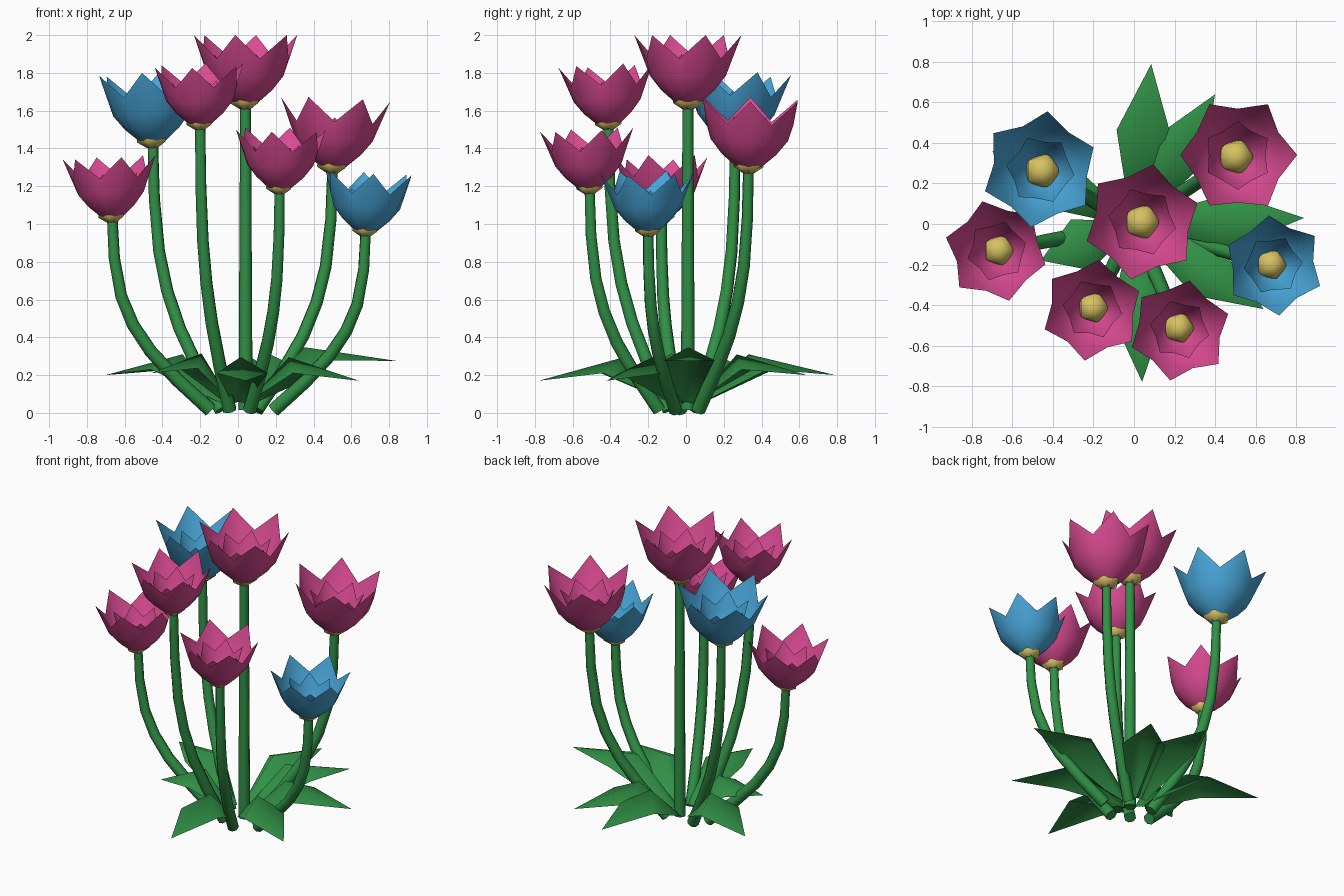
import bpy
import bmesh
from math import sin, cos, pi, radians, hypot
from mathutils import Matrix, Vector

if "Cube" in bpy.data.objects:
    bpy.data.objects.remove(bpy.data.objects["Cube"], do_unlink=True)


def make_material(name, rgb):
    mat = bpy.data.materials.new(name)
    mat.use_nodes = True
    mat.diffuse_color = (*rgb, 1)
    mat.node_tree.nodes["Principled BSDF"].inputs["Base Color"].default_value = (*rgb, 1)
    return mat


pink = make_material("petal pink", (0.70, 0.07, 0.29))
blue = make_material("petal blue", (0.065, 0.38, 0.69))
green = make_material("leaf green", (0.03, 0.28, 0.06))
yellow = make_material("pollen yellow", (0.68, 0.54, 0.12))


def mesh_object(name, bm, mat, matrix=Matrix(), smooth=50):
    mesh = bpy.data.meshes.new(name)
    for face in bm.faces:
        face.smooth = True
    bm.to_mesh(mesh)
    bm.free()
    mesh.set_sharp_from_angle(angle=radians(smooth))
    mesh.materials.append(mat)
    mesh.transform(matrix)
    bpy.context.collection.objects.link(bpy.data.objects.new(name, mesh))


def petal_cup(name, mat, matrix, rings, tip, valley, turn):
    """Cup of six pointed petals: even rings topped by a zigzag rim."""
    bm = bmesh.new()
    loops = []
    for level in rings + [None]:
        loop = []
        for i in range(12):
            r, z = level or (valley if i % 2 else tip)
            a = turn + i * pi / 6
            loop.append(bm.verts.new((r * cos(a), r * sin(a), z)))
        loops.append(loop)
    bm.faces.new(loops[0][::-1])
    for low, high in zip(loops, loops[1:]):
        for i in range(12):
            j = (i + 1) % 12
            bm.faces.new((low[i], low[j], high[j], high[i]))
    mesh_object(name, bm, mat, matrix)


def flower_head(label, x, y, z, size, turn, mat):
    # Heads lean slightly outward from the middle of the bunch
    lean = Matrix.Rotation(radians(3) if hypot(x, y) > 0.1 else 0, 4, Vector((-y, x, 0)))
    place = Matrix.Translation((x, y, z)) @ lean @ Matrix.Scale(size, 4)
    petal_cup(label + "_outer_petals", mat, place,
              [(0.03, 0), (0.145, 0.1), (0.205, 0.175)], (0.289, 0.39), (0.232, 0.265), turn)
    petal_cup(label + "_inner_petals", mat, place,
              [(0.025, 0.015), (0.095, 0.1), (0.128, 0.17)], (0.17, 0.29), (0.14, 0.21),
              turn + pi / 6)
    # Pollen ball, just poking through the foot of the cup
    bm = bmesh.new()
    bmesh.ops.create_icosphere(bm, subdivisions=1, radius=0.094,
                               matrix=Matrix.Translation((0, 0, 0.073)))
    mesh_object(label + "_pollen_centre", bm, yellow, place)


# Share of the outward travel reached at each share of the stem height
STEM_BEND = [(0, 0), (0.16, 0.34), (0.31, 0.61), (0.45, 0.79), (0.6, 0.91), (0.8, 0.98), (1, 1)]


def stem(label, x, y, top, root):
    curve = bpy.data.curves.new(label + "_stem", "CURVE")
    curve.dimensions = "3D"
    curve.bevel_depth = 0.03
    curve.bevel_resolution = 2
    curve.use_fill_caps = True
    spline = curve.splines.new("POLY")
    spline.points.add(len(STEM_BEND) - 1)
    for point, (h, out) in zip(spline.points, STEM_BEND):
        k = root + (1 - root) * out
        point.co = (x * k, y * k, 0.015 + (top - 0.005) * h, 1)
        point.radius = 1.25 - 0.3 * h
    obj = bpy.data.objects.new(label + "_stem", curve)
    bpy.context.collection.objects.link(obj)
    curve.materials.append(green)
    # Turn the swept tube into a smooth mesh
    bpy.ops.object.select_all(action="DESELECT")
    obj.select_set(True)
    bpy.context.view_layer.objects.active = obj
    bpy.ops.object.convert(target="MESH")
    bpy.ops.object.shade_smooth_by_angle(angle=radians(50))


def leaf(name, x, y, z):
    """Folded leaf: rises to a ridge, then droops to a point."""
    along = Vector((x, y, 0))
    side = Vector((-y, x, 0)).normalized()
    up = Vector((0, 0, 1))
    bm = bmesh.new()
    base = bm.verts.new(along * 0.09 + up * 0.06)
    ridge = bm.verts.new(along * 0.42 + up * (0.5 * z + 0.21))
    end = bm.verts.new((x, y, z))
    for s in (1, -1):
        root = bm.verts.new(along * 0.1 + side * s * 0.035 + up * 0.05)
        edge = bm.verts.new(along * 0.57 + side * s * 0.135 + up * (0.65 * z + 0.1))
        for face in ((base, ridge, root), (root, ridge, edge), (ridge, end, edge)):
            bm.faces.new(face[::s])
    bmesh.ops.recalc_face_normals(bm, faces=bm.faces)
    # An open sheet has no inside, so turn the upper side outward
    if sum(face.normal.z for face in bm.faces) < 0:
        bmesh.ops.reverse_faces(bm, faces=bm.faces)
    mesh_object(name, bm, green, smooth=70)


# Flowers: label, x, y, height of cup base, size, turn in degrees, stem root share, colour
for label, x, y, z, size, turn, root, mat in [
    ("middle", 0.04, 0.01, 1.61, 1, 19, 1, pink),
    ("back_left", -0.45, 0.26, 1.405, 1, 22, 0.2, blue),
    ("back_right", 0.50, 0.33, 1.27, 1, 0, 0.2, pink),
    ("left_side", -0.665, -0.13, 1.01, 0.88, 45, 0.22, pink),
    ("front_left", -0.20, -0.41, 1.50, 0.87, 22, 0.22, pink),
    ("front_right", 0.22, -0.51, 1.16, 0.87, 19, 0.28, pink),
    ("right_side", 0.675, -0.20, 0.935, 0.86, 36, 0.28, blue),
]:
    flower_head(label, x, y, z, size, radians(turn), mat)
    stem(label, x, y, z, root)

# Leaves: tip positions
for i, tip in enumerate([
    (0.085, 0.79, 0.20), (0.40, 0.64, 0.20), (0.84, 0.03, 0.275), (0.64, -0.42, 0.17),
    (0.04, -0.78, 0.17), (-0.46, -0.18, 0.21), (-0.70, 0.36, 0.20),
]):
    leaf(f"leaf_{i + 1}", *tip)
